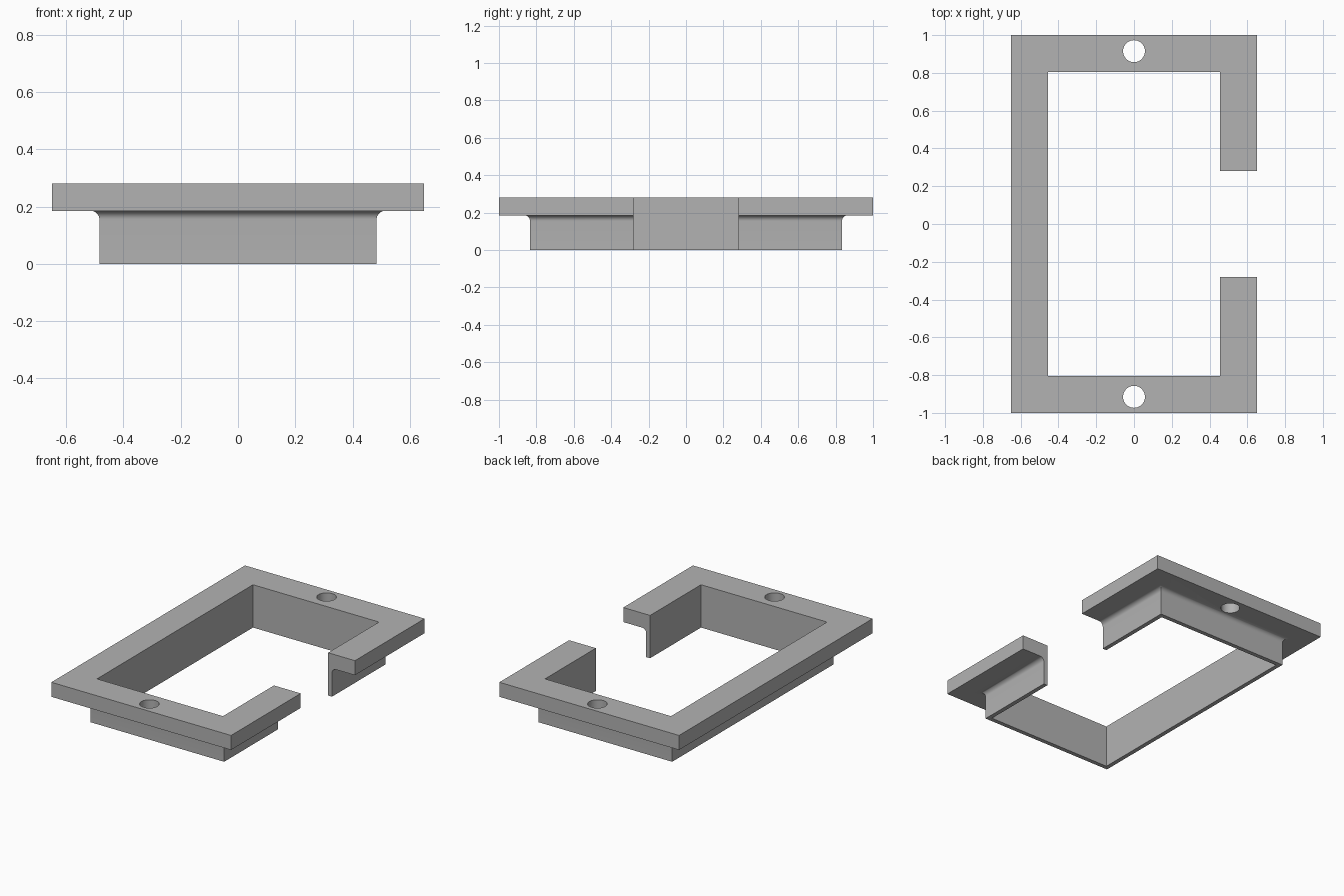
import bpy, bmesh, math

cube = bpy.data.objects.get("Cube")
if cube:
    bpy.data.objects.remove(cube, do_unlink=True)

INNER_X, INNER_Y, GAP = 0.456, 0.806, 0.28
WALL, FLANGE, FILLET = 0.028, 0.194, 0.03
UNDER, TOP = 0.185, 0.28
HOLE_Y, HOLE_R = 0.915, 0.058

grey = bpy.data.materials.new("plain grey")
grey.use_nodes = True
colour = (0.45, 0.45, 0.45, 1)
grey.diffuse_color = colour
grey.node_tree.nodes["Principled BSDF"].inputs["Base Color"].default_value = colour

# L-shaped section: distance outward from the opening, and height
section = [(0, TOP), (0, 0), (WALL, 0)]
for i in range(9):
    a = math.pi / 2 * i / 8
    section.append((WALL + FILLET * (1 - math.cos(a)),
                    UNDER - FILLET * (1 - math.sin(a))))
section += [(FLANGE, UNDER), (FLANGE, TOP)]

# Open path around the opening, with outward direction at each station
path = [(INNER_X, GAP, 1, 0), (INNER_X, INNER_Y, 1, 1),
        (-INNER_X, INNER_Y, -1, 1), (-INNER_X, -INNER_Y, -1, -1),
        (INNER_X, -INNER_Y, 1, -1), (INNER_X, -GAP, 1, 0)]

# Mitred sweep of the section along the path
bm = bmesh.new()
rings = [[bm.verts.new((x + dx * d, y + dy * d, z)) for d, z in section]
         for x, y, dx, dy in path]
n = len(section)
for a, b in zip(rings, rings[1:]):
    for i in range(n):
        j = (i + 1) % n
        bm.faces.new((a[i], a[j], b[j], b[i]))
bm.faces.new(rings[0])
bm.faces.new(rings[-1])
bmesh.ops.recalc_face_normals(bm, faces=bm.faces)
mesh = bpy.data.meshes.new("flanged_frame")
bm.to_mesh(mesh)
bm.free()
mesh.materials.append(grey)
frame = bpy.data.objects.new("flanged_frame", mesh)
bpy.context.collection.objects.link(frame)

# Screw holes through the two short flanges
for name, side in (("back", 1), ("front", -1)):
    bpy.ops.mesh.primitive_cylinder_add(vertices=48, radius=HOLE_R, depth=0.4,
                                        location=(0, side * HOLE_Y, TOP))
    cutter = bpy.context.object
    cutter.name = name + "_hole_cutter"
    cutter.data.materials.append(grey)
    cutter.hide_render = True
    cutter.hide_set(True)
    cutter.display_type = 'WIRE'
    cut = frame.modifiers.new(name + "_screw_hole", 'BOOLEAN')
    cut.operation, cut.solver, cut.object = 'DIFFERENCE', 'EXACT', cutter

# Bake the holes, then smooth the curved faces only
bpy.ops.object.select_all(action='DESELECT')
frame.select_set(True)
bpy.context.view_layer.objects.active = frame
for name in [m.name for m in frame.modifiers]:
    bpy.ops.object.modifier_apply(modifier=name)
bpy.ops.object.shade_smooth_by_angle(angle=math.radians(30))
for obj in [o for o in bpy.data.objects if o.name.endswith("_hole_cutter")]:
    bpy.data.objects.remove(obj, do_unlink=True)
